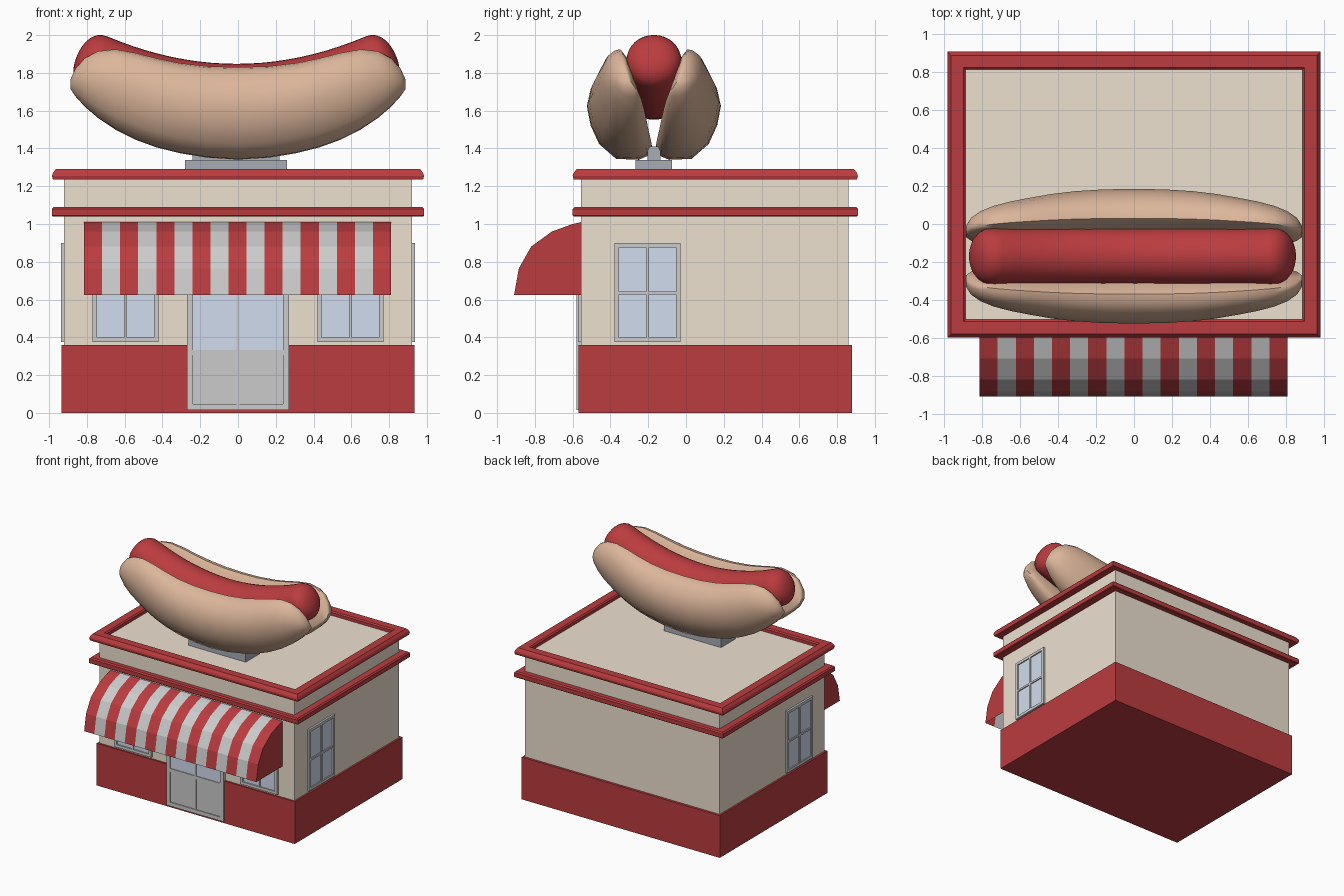
import bpy, bmesh, math
from mathutils import Vector, Matrix

if "Cube" in bpy.data.objects:
    bpy.data.objects.remove(bpy.data.objects["Cube"])

def mat(name, rgb):
    m = bpy.data.materials.new(name)
    m.diffuse_color = (*rgb, 1)
    m.use_nodes = True
    m.node_tree.nodes["Principled BSDF"].inputs["Base Color"].default_value = m.diffuse_color
    return m

RED = mat("red_paint", (0.50, 0.045, 0.05))
TAN = mat("tan_wall", (0.85, 0.75, 0.63))
GLASS = mat("glass", (0.64, 0.72, 0.85))
BUN = mat("bun_crust", (0.72, 0.47, 0.33))
SLATE = mat("slate", (0.39, 0.42, 0.47))

def finish(bm, name, material=None, smooth=None, matrix=None):
    bmesh.ops.recalc_face_normals(bm, faces=bm.faces)
    me = bpy.data.meshes.new(name)
    bm.to_mesh(me)
    bm.free()
    ob = bpy.data.objects.new(name, me)
    bpy.context.collection.objects.link(ob)
    if material:
        me.materials.append(material)
    if matrix:
        ob.matrix_world = matrix
    if smooth:
        bpy.context.view_layer.objects.active = ob
        ob.select_set(True)
        bpy.ops.object.shade_smooth_by_angle(angle=math.radians(smooth))
        ob.select_set(False)
    return ob

def add_box(bm, lo, hi):
    lo, hi = Vector(lo), Vector(hi)
    m = Matrix.Translation((lo + hi) / 2) @ Matrix.Diagonal((*(hi - lo), 1))
    bmesh.ops.create_cube(bm, size=1, matrix=m)

def boxes(name, parts, material=None, matrix=None):
    bm = bmesh.new()
    for lo, hi in parts:
        add_box(bm, lo, hi)
    return finish(bm, name, material, matrix=matrix)

def loft(name, rings, material, smooth=None, closed=False):
    """Skin a list of closed rings; cap the ends unless the loft is closed."""
    bm = bmesh.new()
    vs = [[bm.verts.new(p) for p in r] for r in rings]
    n = len(vs[0])
    pairs = list(zip(vs, vs[1:])) + ([(vs[-1], vs[0])] if closed else [])
    for a, b in pairs:
        for i in range(n):
            bm.faces.new((a[i], a[(i + 1) % n], b[(i + 1) % n], b[i]))
    if not closed:
        bm.faces.new(vs[0])
        bm.faces.new(vs[-1])
    return finish(bm, name, material, smooth)

# Building shell
boxes("base_plinth", [((-0.935, -0.57, 0), (0.935, 0.88, 0.36))], RED)
boxes("walls", [((-0.92, -0.555, 0.36), (0.92, 0.86, 1.255))], TAN)

# Bevelled trim bands: inset from the outer rectangle, height
def trim(name, profile):
    rings = []
    for inset, z in profile:
        x, y0, y1 = 0.985 - inset, -0.60 + inset, 0.91 - inset
        rings.append([(-x, y0, z), (x, y0, z), (x, y1, z), (-x, y1, z)])
    loft(name, rings, RED, closed=True)

trim("lower_trim", [(0.09, 1.04), (0.005, 1.04), (0, 1.045), (0, 1.08), (0.01, 1.09), (0.09, 1.09)])
trim("roof_trim", [(0.095, 1.235), (0.005, 1.235), (0, 1.255), (0.005, 1.27), (0.02, 1.29),
                   (0.085, 1.29), (0.095, 1.28)])

# Windows and door: local x is width, -y faces outwards, z is up
def frame(name, w, z0, z1, rails, border, mull, matrix, depth):
    h = w / 2
    parts = [((-h, -depth, z0), (-h + border, 0, z1)), ((h - border, -depth, z0), (h, 0, z1)),
             ((-h, -depth, z0), (h, 0, z0 + border)), ((-h, -depth, z1 - border), (h, 0, z1)),
             ((-mull, -depth * 0.9, z0), (mull, 0, z1))]
    parts += [((-h, -depth * 0.9, z - t), (h, 0, z + t)) for z, t in rails]
    boxes(name + "_frame", parts, None, matrix)

def window(name, matrix):
    frame(name, 0.35, 0.375, 0.90, [(0.635, 0.008)], 0.024, 0.008, matrix, 0.016)
    boxes(name + "_glass", [((-0.16, -0.006, 0.39), (0.16, 0, 0.89))], GLASS, matrix)

T = Matrix.Translation
for side, s in (("left", -1), ("right", 1)):
    window("front_window_" + side, T((s * 0.595, -0.555, 0)))
    window("side_window_" + side, T((s * 0.92, -0.203, 0)) @ Matrix.Rotation(s * math.pi / 2, 4, 'Z'))

door = T((0, -0.555, 0))
frame("door", 0.54, 0.015, 0.90, [(0.32, 0.014)], 0.033, 0.008, door, 0.026)
boxes("door_glass", [((-0.25, -0.017, 0.32), (0.25, 0, 0.88))], GLASS, door)
boxes("door_panels", [((-0.25, -0.018, 0.03), (0.25, 0, 0.32))], None, door)

# Striped awning: open underneath, closed at both ends
arc = [(-0.555, 1.01), (-0.60, 1.0), (-0.71, 0.96), (-0.82, 0.88), (-0.885, 0.765), (-0.91, 0.625)]
X0, X1, N = -0.815, 0.81, 17
step = (X1 - X0) / N
for name, first, material in (("awning_red_stripes", 0, RED), ("awning_white_stripes", 1, None)):
    bm = bmesh.new()
    for k in range(first, N, 2):
        a, b = [[bm.verts.new((X0 + step * j, y, z)) for y, z in arc] for j in (k, k + 1)]
        for i in range(len(arc) - 1):
            bm.faces.new((a[i], a[i + 1], b[i + 1], b[i]))
    finish(bm, name, material)
bm = bmesh.new()
for x in (X0, X1):
    bm.faces.new([bm.verts.new((x, y, z)) for y, z in arc + [(-0.555, 0.625)]])
finish(bm, "awning_ends", RED)

# Sign stand
CY = -0.17
boxes("sign_foot", [((-0.28, CY - 0.097, 1.25), (0.26, CY + 0.097, 1.34))], SLATE)
boxes("sign_post", [((-0.24, CY - 0.035, 1.34), (0.22, CY + 0.035, 1.41))], SLATE)

# Sausage: bent capsule with blunt ends
R, START, END = 0.148, 0.74, 0.84
half = [START * i / 10 for i in range(11)] + [START + (END - START) * c for c in
                                              (0.3, 0.55, 0.75, 0.88, 0.96, 0.995)]
rings = []
for x in [-v for v in half[:0:-1]] + half:
    t = max(0, (abs(x) - START) / (END - START))
    r = R * (1 - t ** 2.3) ** (1 / 2.3)
    th = math.atan(0.57 * x)
    z = 1.70 + 0.285 * x * x
    rings.append([(x - 0.008 - r * math.sin(th) * math.cos(a), CY + r * math.sin(a),
                   z + r * math.cos(th) * math.cos(a))
                  for a in [2 * math.pi * i / 32 for i in range(32)]])
loft("sausage", rings, RED, 50)

# Bun halves: section (distance from centre plane, height fraction)
section = [(0.01, 0.14), (0.035, 0.04), (0.08, 0), (0.2, 0.01), (0.29, 0.17), (0.335, 0.37),
           (0.355, 0.58), (0.335, 0.76), (0.29, 0.92), (0.24, 0.985), (0.2, 1), (0.165, 0.92), (0.1, 0.6)]
# Stations: x, bottom z, top z, width scale
stations = [(0, 1.34, 1.83, 1), (0.16, 1.35, 1.835, 0.99), (0.31, 1.375, 1.852, 0.95),
            (0.43, 1.405, 1.877, 0.89), (0.54, 1.445, 1.905, 0.81), (0.65, 1.50, 1.925, 0.72),
            (0.74, 1.56, 1.915, 0.62), (0.81, 1.62, 1.88, 0.5), (0.86, 1.675, 1.825, 0.35),
            (0.887, 1.715, 1.765, 0.17)]
full = [(-x, b, t, s) for x, b, t, s in stations[:0:-1]] + stations
for name, side in (("front_bun", -1), ("back_bun", 1)):
    loft(name, [[(x, CY + side * (0.12 + (d - 0.12) * s), b + (t - b) * f) for d, f in section]
                for x, b, t, s in full], BUN, 55)
